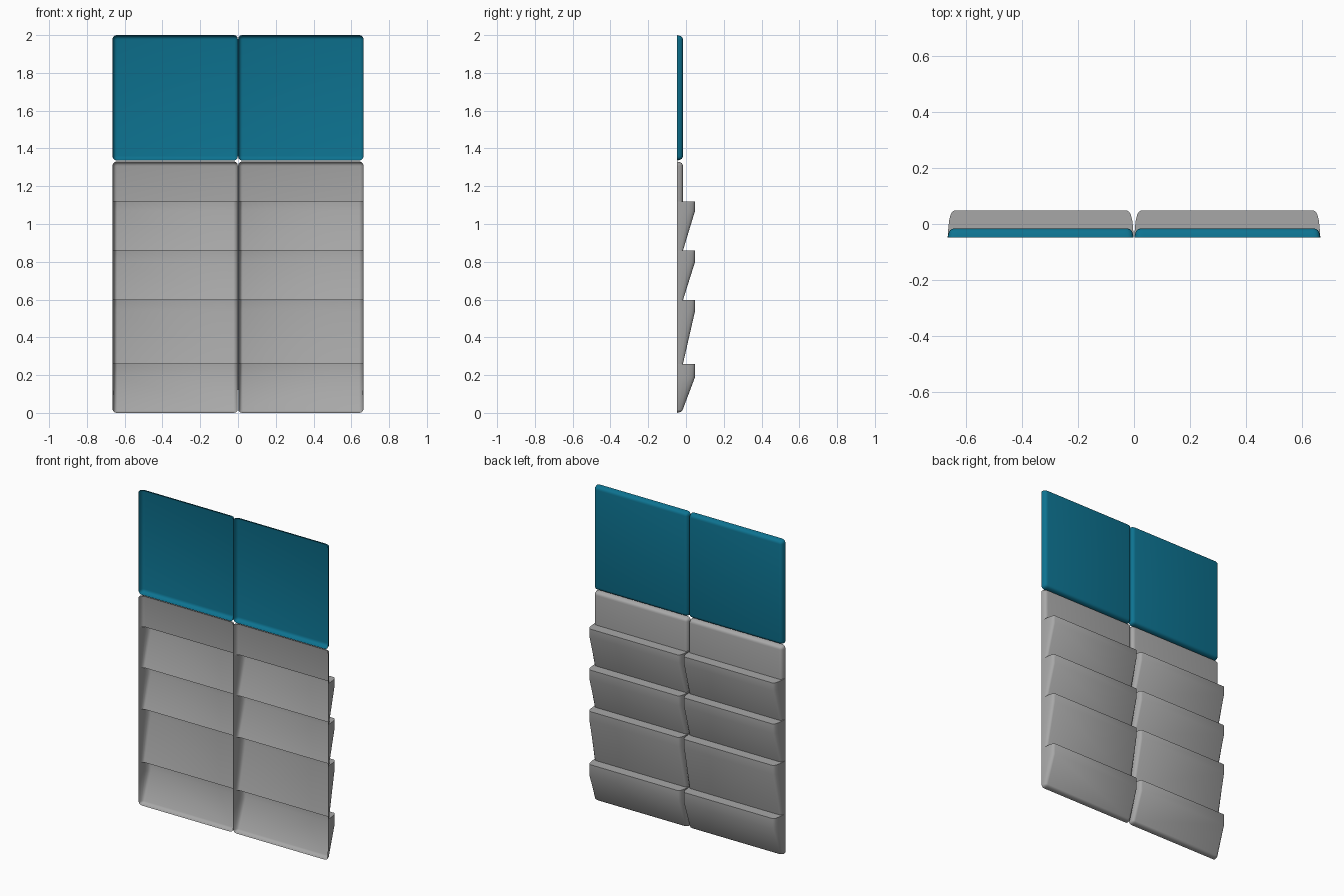
import bpy, bmesh, math

if "Cube" in bpy.data.objects:
    bpy.data.objects.remove(bpy.data.objects["Cube"])

BASE, FACE, TOOTH = -0.048, -0.016, 0.048   # depth levels along y
WIDTH, CORNER = 0.664, 0.022


def material(name, rgb):
    m = bpy.data.materials.new(name)
    m.diffuse_color = (*rgb, 1)
    m.use_nodes = True
    m.node_tree.nodes["Principled BSDF"].inputs["Base Color"].default_value = m.diffuse_color
    return m


blue = material("teal blue", (0.004, 0.17, 0.28))
grey = material("mid grey", (0.39, 0.39, 0.39))

# Rounded rim: (distance from edge, share of full depth)
RIM = [(0, 0), (0.002, 0.3), (0.005, 0.62), (0.010, 0.84), (0.016, 0.95), (0.024, 1)]


def rim_profile(z, sign):
    return [(z + sign * d, BASE + (FACE - BASE) * f) for d, f in RIM]


def panel(name, profile, mat):
    """Open-fronted shell: the (z, y) profile lofted across x, mirrored to a pair."""
    z0, z1 = profile[0][0], profile[-1][0]
    bm = bmesh.new()
    rows = []
    for z, y in profile:
        # plan-view corner rounding
        d = min(z - z0, z1 - z, CORNER)
        inset = CORNER - math.sqrt(max(0, CORNER ** 2 - (CORNER - d) ** 2))
        left = [(0.001 + inset + o, f) for o, f in RIM]
        right = [(WIDTH - inset - o, f) for o, f in reversed(RIM)]
        rows.append([bm.verts.new((x, BASE + (y - BASE) * f, z)) for x, f in left + right])
    for a, b in zip(rows, rows[1:]):
        for i in range(len(a) - 1):
            bm.faces.new((a[i], b[i], b[i + 1], a[i + 1]))
    bmesh.ops.remove_doubles(bm, verts=bm.verts, dist=0.00005)
    bm.normal_update()
    me = bpy.data.meshes.new(name)
    bm.to_mesh(me)
    bm.free()
    me.materials.append(mat)
    ob = bpy.data.objects.new(name, me)
    bpy.context.collection.objects.link(ob)
    bpy.ops.object.select_all(action='DESELECT')
    ob.select_set(True)
    bpy.context.view_layer.objects.active = ob
    bpy.ops.object.shade_smooth_by_angle(angle=math.radians(35))
    mod = ob.modifiers.new("mirror", 'MIRROR')
    mod.use_mirror_merge = False
    return ob


# Plain upper panels
panel("upper_panels", rim_profile(1.336, 1) + rim_profile(2.0, -1)[::-1], blue)

# Louvred lower panels: (start of slope, start of lip, top of lip)
steps = [(None, 0.19, 0.26), (0.26, 0.54, 0.597), (0.597, 0.80, 0.86), (0.86, 1.07, 1.12)]
prof = rim_profile(0.0, 1)[:5]
for low, lip, top in steps:
    prof += [(lip, TOOTH), (top, TOOTH), (top, FACE)]
prof += rim_profile(1.331, -1)[::-1]
panel("louvred_lower_panels", prof, grey)
